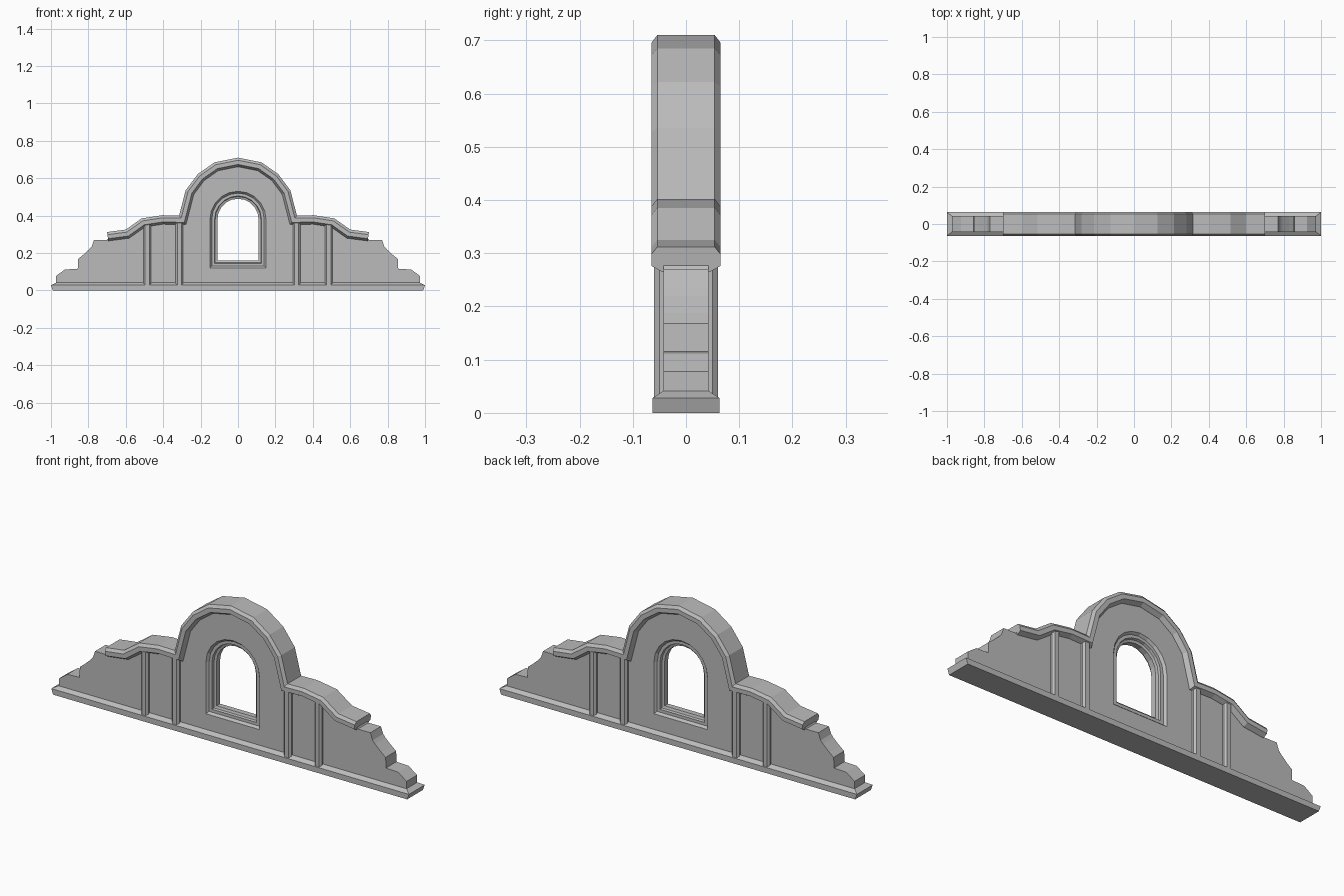
import bpy, bmesh, math
from mathutils import Vector

if "Cube" in bpy.data.objects:
    bpy.data.objects.remove(bpy.data.objects["Cube"])

stone = bpy.data.materials.new("grey stone")
stone.use_nodes = True
stone.diffuse_color = (0.5, 0.5, 0.5, 1)
stone.node_tree.nodes["Principled BSDF"].inputs["Base Color"].default_value = (0.5, 0.5, 0.5, 1)


def loft(name, rings):
    """Skin a run of matching closed rings and cap both ends."""
    bm = bmesh.new()
    loops = [[bm.verts.new(p) for p in ring] for ring in rings]
    for a, b in zip(loops, loops[1:]):
        for i in range(len(a)):
            j = (i + 1) % len(a)
            bm.faces.new((a[i], a[j], b[j], b[i]))
    bm.faces.new(loops[0])
    bm.faces.new(loops[-1])
    bmesh.ops.recalc_face_normals(bm, faces=bm.faces)
    mesh = bpy.data.meshes.new(name)
    bm.to_mesh(mesh)
    bm.free()
    mesh.materials.append(stone)
    obj = bpy.data.objects.new(name, mesh)
    bpy.context.collection.objects.link(obj)
    return obj


def mirrored(half):
    """Complete a path that starts on the centre line."""
    return [Vector((-x, z)) for x, z in reversed(half[1:])] + [Vector(p) for p in half]


def inset_path(path, d):
    """Shift an open path downwards by d, with mitred corners."""
    out = []
    for i, p in enumerate(path):
        dirs = [(path[k + 1] - path[k]).normalized()
                for k in (i - 1, i) if 0 <= k < len(path) - 1]
        normals = [Vector((t.y, -t.x)) for t in dirs]
        n = sum(normals, Vector((0, 0))).normalized()
        out.append(p + n * d / n.dot(normals[0]))
    return out


# Curved coping swept along the gable top
crest = mirrored([(0, .71), (.125, .685), (.215, .622), (.28, .535), (.315, .4),
                  (.405, .402), (.515, .385), (.6, .325), (.7, .312)])
section = [(0, .054), (.014, .065), (.036, .065), (.048, .044)]
section += [(d, -y) for d, y in reversed(section)]
lines = [(inset_path(crest, d), y) for d, y in section]
loft("coping", [[(line[i].x, y, line[i].y) for line, y in lines]
                for i in range(len(crest))])

# Wall with stepped shoulders
steps = [(.7, .27), (.77, .27), (.782, .235), (.795, .22), (.83, .188), (.855, .168),
         (.857, .115), (.925, .112), (.972, .078), (.972, .02)]
top = inset_path(crest, .03)[1:-1]
outline = ([(-x, z) for x, z in reversed(steps)] + [(-.69, .285)]
           + [(p.x, p.y) for p in top] + [(.69, .285)] + steps)
wall = loft("wall", [[(x, y, z) for x, z in outline] for y in (-.042, .042)])


# Arched window opening, splayed inwards in steps from both faces
def arch(grow, y, segments=10):
    r = .11 + grow
    ring = [(-r, y, .16 - grow), (r, y, .16 - grow)]
    for i in range(segments + 1):
        a = math.pi * i / segments
        ring.append((r * math.cos(a), y, .38 + r * math.sin(a)))
    return ring


splay = [(.04, .06), (.04, .042), (.03, .03), (.015, .03), (.012, .018), (0, .014)]
cutter = loft("window_cutter", [arch(g, -y) for g, y in splay]
              + [arch(g, y) for g, y in reversed(splay)])
cutter.hide_render = True
cut = wall.modifiers.new("window", "BOOLEAN")
cut.operation = "DIFFERENCE"
cut.solver = "EXACT"
cut.object = cutter
bpy.context.view_layer.objects.active = wall
bpy.ops.object.modifier_apply(modifier=cut.name)
bpy.data.objects.remove(cutter)

# Plinth with a sloped upper edge
loft("plinth", [[(-x, -y, z), (x, -y, z), (x, y, z), (-x, y, z)]
                for x, y, z in ((.99, .063, 0), (1, .063, .028), (.974, .043, .041))])

# Chamfered pilasters on both faces
for face, side in (("front", -1), ("back", 1)):
    for label, x in (("outer_right", -.485), ("inner_right", -.313),
                     ("inner_left", .313), ("outer_left", .485)):
        shape = [(-.02, .03), (-.02, .05), (-.011, .06),
                 (.011, .06), (.02, .05), (.02, .03)]
        loft(f"{face}_pilaster_{label}",
             [[(x + dx, side * y, z) for dx, y in shape] for z in (.025, .362)])
